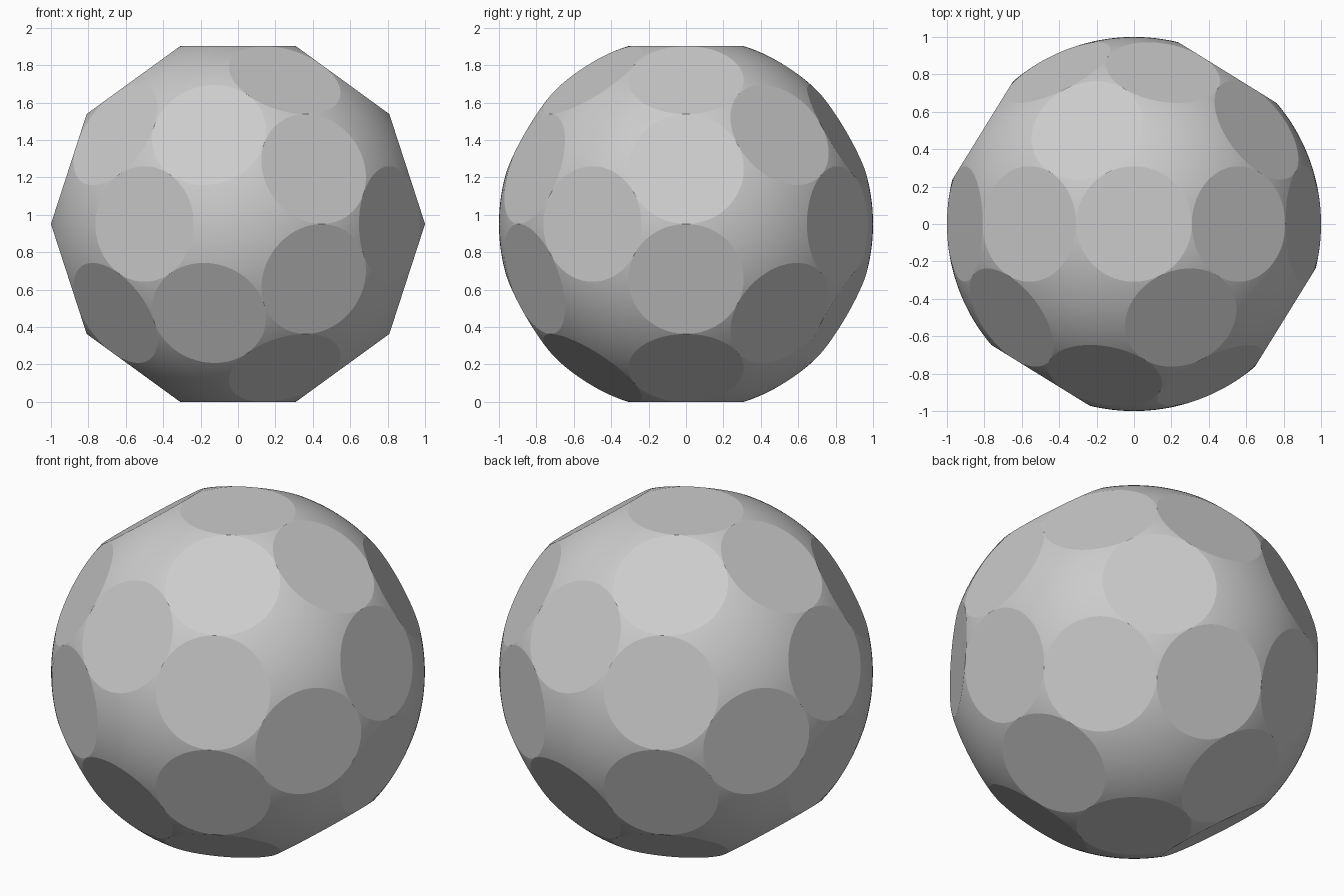
import bpy, bmesh
from math import radians, sin, cos, sqrt, atan
from mathutils import Vector

cube = bpy.data.objects.get("Cube")
if cube:
    bpy.data.objects.remove(cube, do_unlink=True)

# One plain grey
grey = bpy.data.materials.new("plain grey")
grey.use_nodes = True
colour = (0.6, 0.6, 0.6, 1)
grey.diffuse_color = colour
grey.node_tree.nodes["Principled BSDF"].inputs["Base Color"].default_value = colour

# Thirty facet directions: rings of five around the front-back axis, and their opposites
golden = (1 + sqrt(5)) / 2
inner_tilt = atan(1 / golden)
outer_tilt = atan(golden)


def ring(count, start, tilt):
    for i in range(count):
        a = radians(start + 360 / count * i)
        yield Vector((sin(tilt) * cos(a), -cos(tilt), sin(tilt) * sin(a)))


front = list(ring(5, 180, inner_tilt)) + list(ring(5, 0, outer_tilt))
middle = list(ring(10, 18, radians(90)))
directions = front + [-d for d in front] + middle

# Ball with a flat round facet sliced off along every direction
depth = cos(radians(18))
bm = bmesh.new()
bmesh.ops.create_icosphere(bm, subdivisions=7, radius=1)
for face in bm.faces:
    face.smooth = True

for d in directions:
    cut = bmesh.ops.bisect_plane(
        bm, geom=bm.verts[:] + bm.edges[:] + bm.faces[:], dist=1e-6,
        plane_co=d * (depth + 0.0001), plane_no=d, clear_outer=True)
    rim = [e for e in cut["geom_cut"] if isinstance(e, bmesh.types.BMEdge) and e.is_boundary]
    disc = bmesh.ops.edgeloop_fill(bm, edges=rim)["faces"]
    for face in disc:
        face.smooth = False
    for edge in rim:
        edge.smooth = False

bmesh.ops.recalc_face_normals(bm, faces=bm.faces)
bmesh.ops.translate(bm, verts=bm.verts, vec=(0, 0, depth))

mesh = bpy.data.meshes.new("faceted_ball")
bm.to_mesh(mesh)
bm.free()
mesh.materials.append(grey)
ball = bpy.data.objects.new("faceted_ball", mesh)
bpy.context.collection.objects.link(ball)
